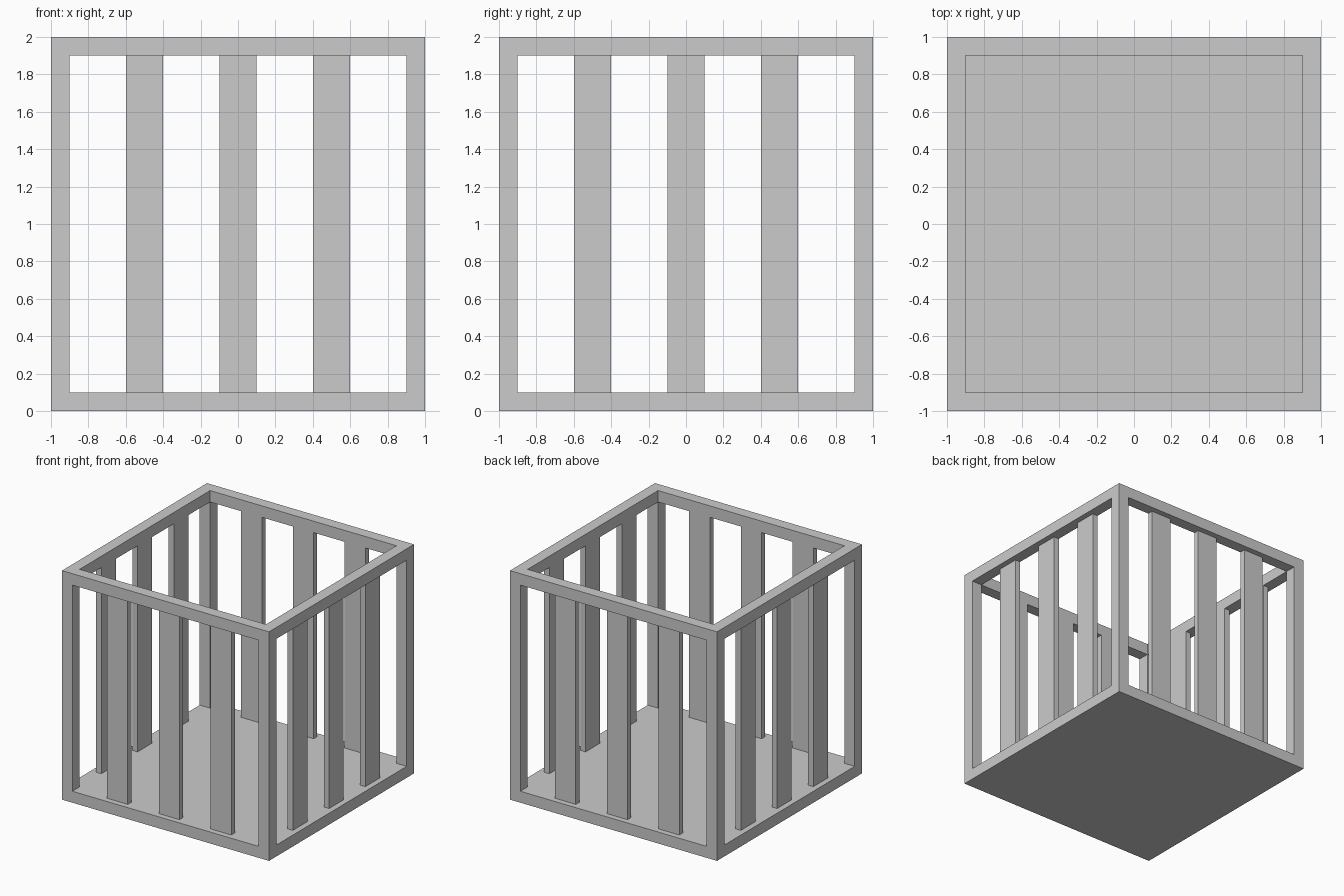
import bpy
import bmesh
from mathutils import Matrix, Vector

if "Cube" in bpy.data.objects:
    bpy.data.objects.remove(bpy.data.objects["Cube"])


def box(name, lo, hi):
    """Axis-aligned box between two corners."""
    lo, hi = Vector(lo), Vector(hi)
    mat = Matrix.Translation((lo + hi) / 2) @ Matrix.Diagonal((*(hi - lo), 1))
    bm = bmesh.new()
    bmesh.ops.create_cube(bm, size=1, matrix=mat)
    mesh = bpy.data.meshes.new(name)
    bm.to_mesh(mesh)
    bm.free()
    ob = bpy.data.objects.new(name, mesh)
    bpy.context.collection.objects.link(ob)
    return ob


T = 0.1      # frame thickness
H = 2.0      # total height

# Solid floor slab
box("floor", (-1, -1, 0), (1, 1, T))

# Each side is the front side turned about z
for i, side in enumerate(("front", "right", "back", "left")):
    parts = [
        # Corner post
        box(side + "_corner_post", (-1, -1, T), (-1 + T, -1 + T, H)),
        # Top rail between the posts
        box(side + "_top_rail", (-1 + T, -1, H - T), (1 - T, -1 + T, H)),
    ]
    # Slats, recessed from the outside and flush with the inside
    for n, x in enumerate((-0.5, 0, 0.5)):
        parts.append(box(f"{side}_slat_{n + 1}",
                         (x - 0.1, -0.95, T), (x + 0.1, -0.9, H - T)))
    turn = Matrix.Rotation(i * 1.5707963267948966, 4, 'Z')
    for ob in parts:
        ob.data.transform(turn)
